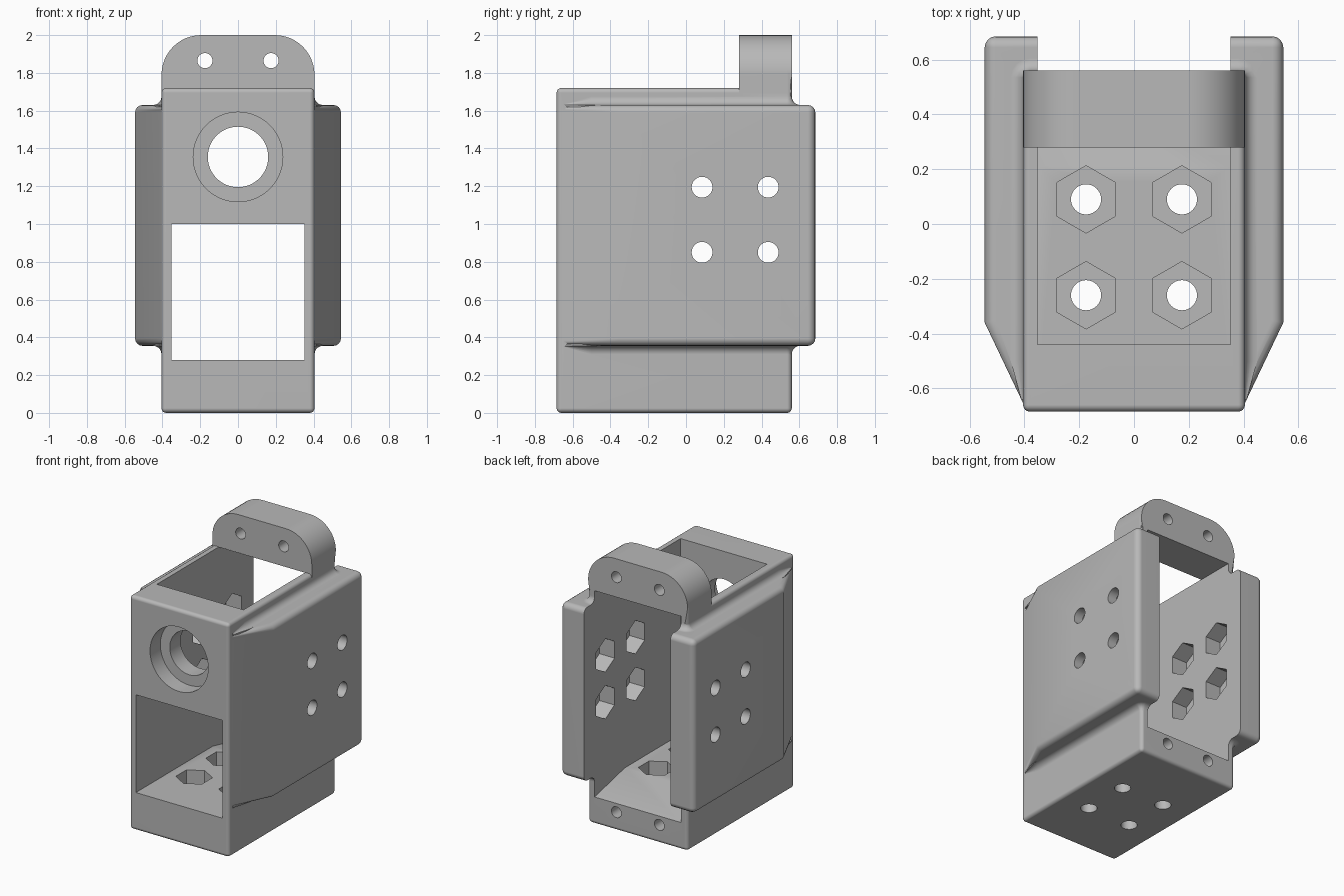
import bpy, bmesh
from math import sin, cos, pi
from mathutils import Vector

if "Cube" in bpy.data.objects:
    bpy.data.objects.remove(bpy.data.objects["Cube"], do_unlink=True)

HALF, FRONT, BACK, TOP = 0.405, -0.685, 0.56, 1.72   # main body limits
WALL = 0.352                                         # inner half width
EDGE, ROOT = 0.025, 0.045                            # fillet radii
WING_LOW, WING_HIGH = 0.355, 1.63


def finish(bm, name):
    bmesh.ops.recalc_face_normals(bm, faces=bm.faces)
    mesh = bpy.data.meshes.new(name)
    bm.to_mesh(mesh)
    bm.free()
    obj = bpy.data.objects.new(name, mesh)
    bpy.context.collection.objects.link(obj)
    return obj


def loft(rings, name, bevel=0, rule=None):
    """Skin closed rings of points, cap the ends, bevel the edges picked by rule."""
    bm = bmesh.new()
    rows = [[bm.verts.new(p) for p in ring] for ring in rings]
    n = len(rows[0])
    for a, b in zip(rows, rows[1:]):
        for i in range(n):
            j = (i + 1) % n
            bm.faces.new((a[i], a[j], b[j], b[i]))
    bm.faces.new(rows[0])
    bm.faces.new(rows[-1][::-1])
    if bevel:
        picked = [e for e in bm.edges if rule(*(v.co for v in e.verts))]
        bmesh.ops.bevel(bm, geom=picked, offset=bevel, segments=4,
                        profile=0.5, affect='EDGES', clamp_overlap=True)
    return finish(bm, name)


def prism(outline, axis, lo, hi, name, bevel=0, rule=None):
    def place(u, v, w):
        return {'x': (w, u, v), 'y': (u, w, v), 'z': (u, v, w)}[axis]
    rings = [[place(u, v, w) for u, v in outline] for w in (lo, hi)]
    return loft(rings, name, bevel, rule)


def disc(u, v, r, sides=40):
    return [(u + r * sin(2 * pi * i / sides), v + r * cos(2 * pi * i / sides))
            for i in range(sides)]


def combine(target, tool, operation):
    mod = target.modifiers.new(operation.title(), 'BOOLEAN')
    mod.operation, mod.solver, mod.object = operation, 'EXACT', tool
    bpy.context.view_layer.objects.active = target
    bpy.ops.object.modifier_apply(modifier=mod.name)
    bpy.data.objects.remove(tool, do_unlink=True)


def drill(outline, axis, lo, hi):
    combine(housing, prism(outline, axis, lo, hi, "cutter"), 'DIFFERENCE')


# Main block with softened edges
block = [(-HALF, FRONT), (HALF, FRONT), (HALF, BACK), (-HALF, BACK)]
housing = prism(block, 'z', 0, TOP, "mount_housing", EDGE, lambda a, b: True)

# Arched mounting tab at the top rear
R = 0.21
tab = [(-HALF, 1.65)]
for side in (-1, 1):
    for i in range(13):
        t = pi / 2 * i / 12
        a = t if side < 0 else pi / 2 - t
        tab.append((side * (HALF - R + R * cos(a)), 2 - R + R * sin(a)))
tab.append((HALF, 1.65))
combine(housing, prism(tab, 'y', 0.28, BACK, "mounting_tab", EDGE,
        lambda a, b: min(a.y, b.y) > 0.5 and max(a.z, b.z) > 1.7), 'UNION')


# Side wings with a tapered front and rounded outer edges
def outer_edge(a, b):
    m = (a + b) / 2
    kink = abs(m.y + 0.36) < 0.01
    return (abs(m.x) > 0.41 and not kink) or m.y > 0.6


for s in (1, -1):
    plan = [(0.30, -0.64), (0.395, -0.675), (0.545, -0.36), (0.545, 0.685), (0.30, 0.685)]
    wing = prism([(s * x, y) for x, y in plan], 'z', WING_LOW, WING_HIGH,
                 "side_wing", 0.04, outer_edge)
    combine(housing, wing, 'UNION')

    # Concave fillets where the wing meets the block, wrapping round the rear corner
    path = [(HALF, -0.64, 0, 0.15), (HALF, -0.5, 0, 1), (HALF, BACK - EDGE, 0, 1)]
    for i in range(1, 5):
        t = pi / 2 * i / 4
        path.append((HALF - EDGE + EDGE * cos(t), BACK - EDGE + EDGE * sin(t), t, 1))
    path.append((0.33, BACK, pi / 2, 1))
    for base, up in ((WING_HIGH, 1), (WING_LOW, -1)):
        rings = []
        for x, y, turn, size in path:
            r = ROOT * size
            section = [(-0.01, -0.01), (r, -0.01)]
            section += [(r - r * sin(k * pi / 10), r - r * cos(k * pi / 10)) for k in range(6)]
            section += [(-0.01, r)]
            rings.append([Vector((s * (x + d * cos(turn)), y + d * sin(turn), base + up * h))
                          for d, h in section])
        combine(housing, loft(rings, "root_fillet"), 'UNION')

# Cavity: front window, open top, open back and sloping rear floor
cavity = [(-0.8, 0.28), (-0.8, 1.0), (-0.44, 1.0), (-0.44, 1.9), (0.279, 1.9),
          (0.279, 1.718), (0.8, 1.718), (0.8, 0.145), (0.21, 0.28)]
drill(cavity, 'x', -WALL, WALL)

# Stepped round opening in the front wall
drill(disc(0, 1.355, 0.16, 64), 'y', -0.8, -0.3)
drill(disc(0, 1.355, 0.237, 64), 'y', -0.8, -0.565)

# Bolt holes with hexagonal nut pockets in floor and side walls
HOLE, NUT = 0.055, 0.123
for s in (1, -1):
    x = s * 0.175
    for y in (0.09, -0.26):
        drill(disc(x, y, HOLE), 'z', -0.1, 0.4)
        drill(disc(x, y, NUT, 6), 'z', 0.14, 0.4)
    for y in (0.085, 0.435):
        for z in (0.85, 1.195):
            drill(disc(y, z, HOLE), 'x', *sorted((s * 0.3, s * 0.7)))
            drill(disc(y, z, NUT, 6), 'x', *sorted((s * 0.3, s * 0.475)))
    # Screw holes in the tab and the lower rear edge
    drill(disc(x, 1.865, 0.04), 'y', 0.2, 0.7)
    drill(disc(x, 0.135, 0.04), 'y', 0.3, 0.7)

# Single grey plastic
grey = bpy.data.materials.new("grey_plastic")
grey.use_nodes = True
colour = (0.48, 0.48, 0.48, 1)
grey.diffuse_color = colour
grey.node_tree.nodes["Principled BSDF"].inputs["Base Color"].default_value = colour
housing.data.materials.clear()
housing.data.materials.append(grey)

# Smooth fillets, crisp machined edges
bpy.ops.object.select_all(action='DESELECT')
housing.select_set(True)
bpy.context.view_layer.objects.active = housing
bpy.ops.object.shade_smooth_by_angle(angle=0.52)
weighted = housing.modifiers.new("Weighted Normal", 'WEIGHTED_NORMAL')
weighted.keep_sharp = True
